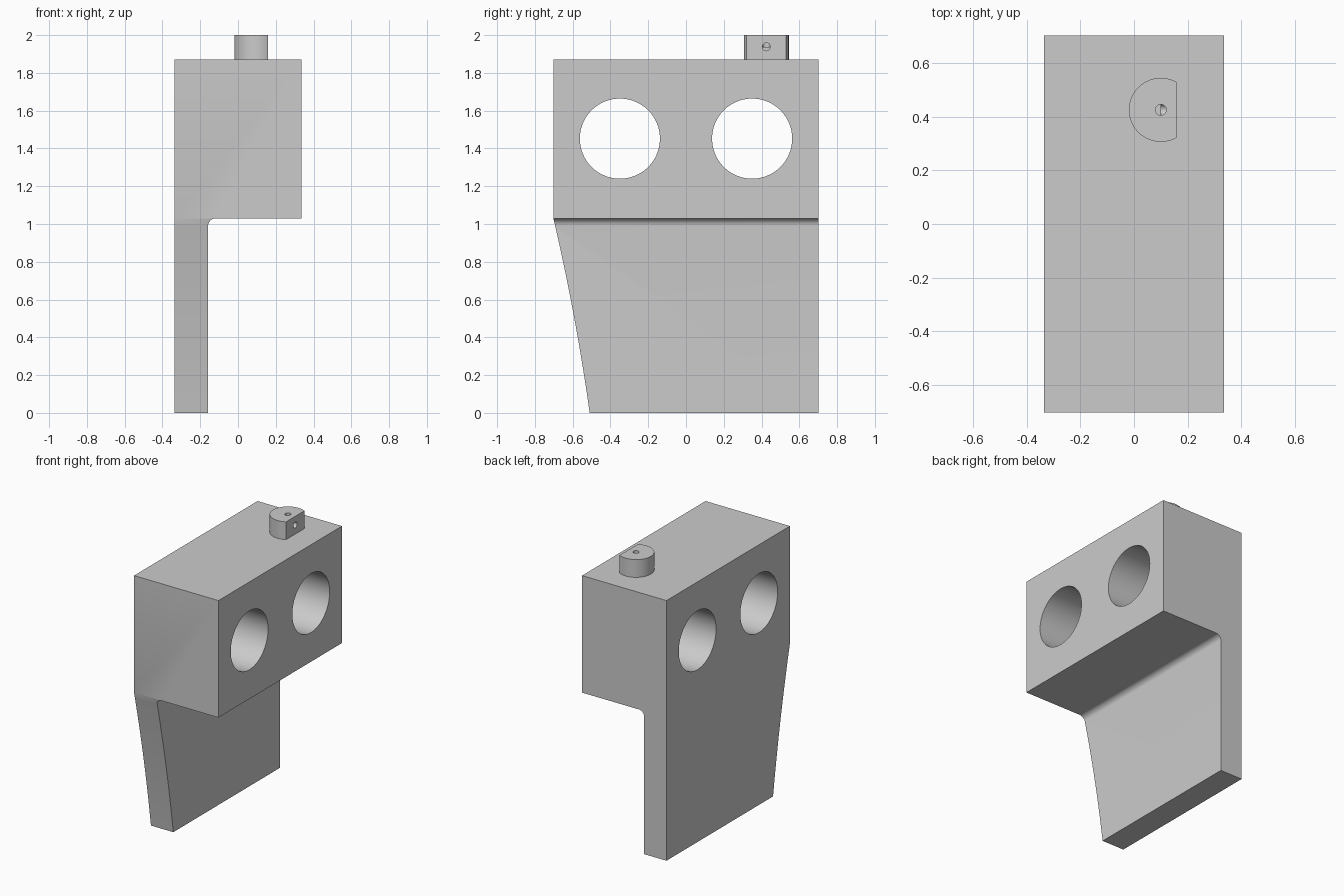
import bpy
import bmesh
from math import sin, cos, pi, radians, acos

if "Cube" in bpy.data.objects:
    bpy.data.objects.remove(bpy.data.objects["Cube"], do_unlink=True)

grey = bpy.data.materials.new("light grey")
grey.use_nodes = True
colour = (0.6, 0.6, 0.6, 1)
grey.diffuse_color = colour
grey.node_tree.nodes["Principled BSDF"].inputs["Base Color"].default_value = colour

# Main sizes
HALF_X, HALF_Y = 0.336, 0.702
PLATE_X = -0.158          # inner face of the hanging plate
STEP_Z, BLOCK_TOP, TOP = 1.03, 1.872, 2.0
PIN_X, PIN_Y, PIN_R, FLAT = 0.10, 0.425, 0.119, 0.058


def arc(cx, cy, r, start, end, steps):
    angles = [start + (end - start) * i / steps for i in range(steps + 1)]
    return [(cx + r * cos(a), cy + r * sin(a)) for a in angles]


def circle(cx, cy, r, steps):
    return arc(cx, cy, r, 0, 2 * pi, steps)[:-1]


def prism(name, outline, axis, low, high):
    """Extrude a 2D outline along an axis; the outline keeps x, y, z order."""
    def place(p, d):
        co = list(p)
        co.insert("xyz".index(axis), d)
        return co
    bm = bmesh.new()
    face = bm.faces.new([bm.verts.new(place(p, low)) for p in outline])
    grown = bmesh.ops.extrude_face_region(bm, geom=[face])["geom"]
    for v in grown:
        if isinstance(v, bmesh.types.BMVert):
            v.co["xyz".index(axis)] = high
    bmesh.ops.recalc_face_normals(bm, faces=bm.faces[:])
    mesh = bpy.data.meshes.new(name)
    bm.to_mesh(mesh)
    bm.free()
    obj = bpy.data.objects.new(name, mesh)
    bpy.context.collection.objects.link(obj)
    return obj


def finish(obj, cutters):
    """Cut the holes, then colour and shade the part."""
    bpy.ops.object.select_all(action="DESELECT")
    bpy.context.view_layer.objects.active = obj
    obj.select_set(True)
    for cutter in cutters:
        cutter.hide_render = True
        mod = obj.modifiers.new("cut", "BOOLEAN")
        mod.operation, mod.solver, mod.object = "DIFFERENCE", "EXACT", cutter
        bpy.ops.object.modifier_apply(modifier=mod.name)
        bpy.data.objects.remove(cutter, do_unlink=True)
    obj.data.materials.clear()
    obj.data.materials.append(grey)
    bpy.ops.object.shade_smooth_by_angle(angle=radians(30))


# Block and plate as one filleted L-shaped profile
fillet = 0.04
profile = [(-HALF_X, 0), (PLATE_X, 0)]
profile += arc(PLATE_X + fillet, STEP_Z - fillet, fillet, pi, pi / 2, 10)
profile += [(HALF_X, STEP_Z), (HALF_X, BLOCK_TOP), (-HALF_X, BLOCK_TOP)]
body = prism("block_with_plate", profile, "y", -HALF_Y, HALF_Y)

# Two round through holes
cutters = [prism("bore_cutter", circle(side * 0.35, 1.452, 0.212, 96), "x", -1, 1)
           for side in (-1, 1)]

# Curved front edge of the plate
edge = []
for i in range(-1, 26):
    t = i / 24
    edge.append((-0.51 - 0.192 * t + 0.048 * t * (1 - t), STEP_Z * t))
edge += [(-1, edge[-1][1]), (-1, edge[0][1])]
cutters.append(prism("edge_cutter", edge, "x", -1, 1))
finish(body, cutters)

# Pin with one flat side
a = acos(FLAT / PIN_R)
pin = prism("flatted_pin", arc(PIN_X, PIN_Y, PIN_R, a, 2 * pi - a, 64), "z",
            BLOCK_TOP - 0.005, TOP)

# Small holes from the top and from the flat, meeting inside the pin
mid = (BLOCK_TOP + TOP) / 2
finish(pin, [
    prism("top_hole_cutter", circle(PIN_X, PIN_Y, 0.02, 32), "z", mid, TOP + 0.1),
    prism("side_hole_cutter", circle(PIN_Y, mid + 0.002, 0.021, 32), "x", PIN_X, 0.3),
])
